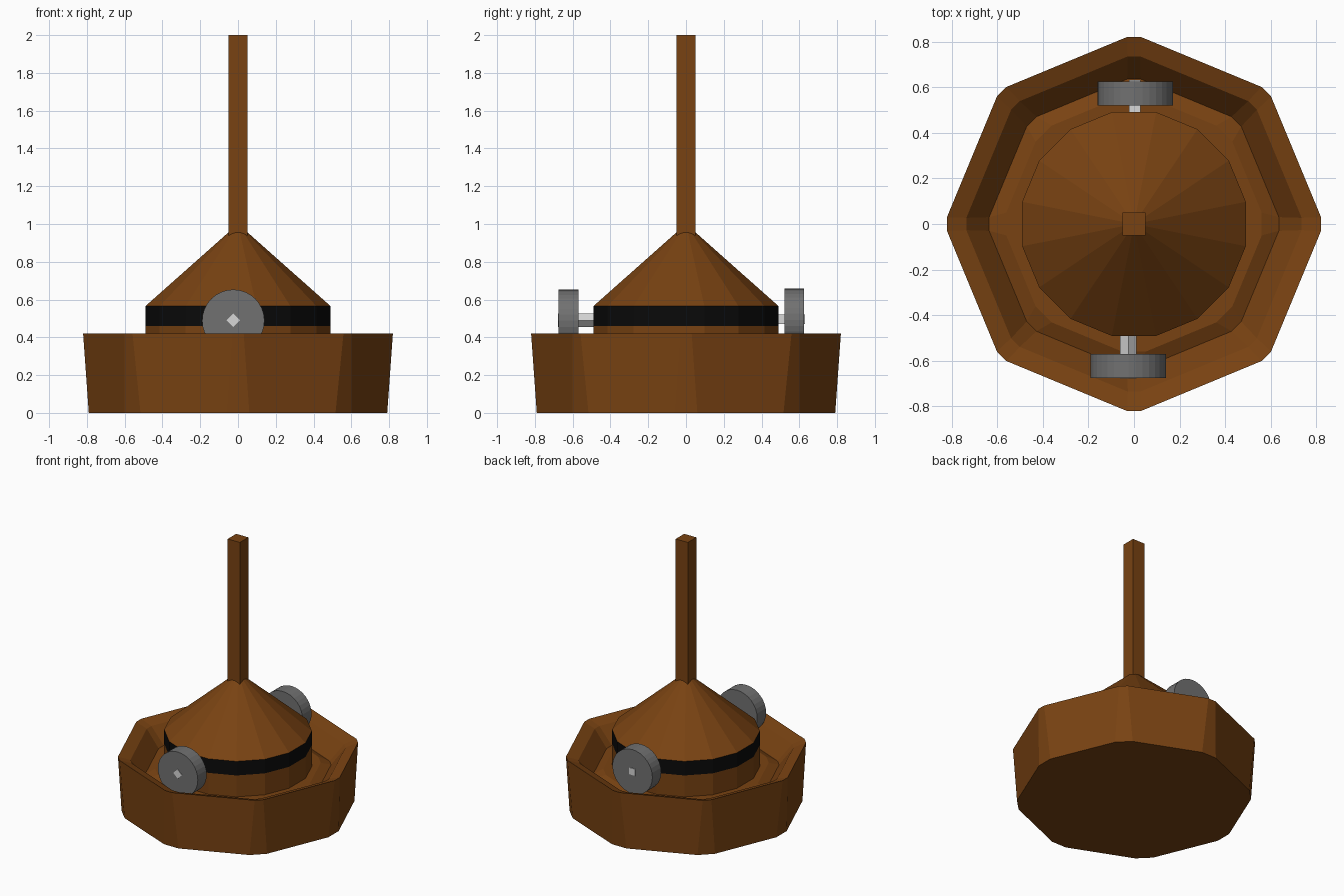
import bpy, bmesh, math
from mathutils import Matrix, Vector

if "Cube" in bpy.data.objects:
    bpy.data.objects.remove(bpy.data.objects["Cube"])


def mat(name, r, g, b):
    m = bpy.data.materials.new(name)
    m.diffuse_color = (r, g, b, 1)
    m.use_nodes = True
    m.node_tree.nodes["Principled BSDF"].inputs["Base Color"].default_value = m.diffuse_color
    return m


WOOD = mat("brown wood", 0.19, 0.055, 0.006)
BLACK = mat("black band", 0.003, 0.003, 0.003)
STONE = mat("grey stone", 0.165, 0.165, 0.165)
METAL = mat("light metal", 0.68, 0.68, 0.68)


def finish(name, bm, *mats):
    bmesh.ops.recalc_face_normals(bm, faces=bm.faces)
    me = bpy.data.meshes.new(name)
    bm.to_mesh(me)
    bm.free()
    for m in mats:
        me.materials.append(m)
    ob = bpy.data.objects.new(name, me)
    bpy.context.collection.objects.link(ob)
    return ob


def octagon(r, half):
    """Octagon whose corners are cut: r is the reach, half the half-width of the cut."""
    pts = []
    for i in range(8):
        rot = Matrix.Rotation(i * math.pi / 4, 2)
        pts += [rot @ Vector((r, -half)), rot @ Vector((r, half))]
    return pts


def ring16(r):
    return [Vector((r * math.cos(a), r * math.sin(a)))
            for a in ((i + 0.5) * math.pi / 8 for i in range(16))]


def loft(loops):
    """Join stacked outlines of equal point count, capping both ends."""
    bm = bmesh.new()
    rows = [[bm.verts.new((p.x, p.y, z)) for p in pts] for pts, z in loops]
    for a, b in zip(rows, rows[1:]):
        n = len(a)
        for i in range(n):
            bm.faces.new((a[i], a[(i + 1) % n], b[(i + 1) % n], b[i]))
    bm.faces.new(rows[0])
    bm.faces.new(rows[-1])
    return bm


# Trough: tapered octagon with an inward rim and a sunken channel
finish("trough", loft([
    (octagon(0.79, 0.06), 0.0),
    (octagon(0.82, 0.03), 0.42),
    (octagon(0.735, 0.027), 0.39),
    (octagon(0.635, 0.03), 0.27),
    (octagon(0.56, 0.05), 0.30)]), WOOD)

# Central drum with black band and conical roof
bm = loft([(ring16(0.5), 0.25), (ring16(0.5), 0.46),
           (ring16(0.5), 0.565), (ring16(0.012), 0.99)])
for f in bm.faces:
    if 0.47 < f.calc_center_median().z < 0.55:
        f.material_index = 1
finish("drum", bm, WOOD, BLACK)


def box(name, size, centre, m, turn=0.0):
    bm = bmesh.new()
    bmesh.ops.create_cube(bm, size=1, matrix=Matrix.Translation(centre)
                          @ Matrix.Rotation(turn, 4, 'Y') @ Matrix.Diagonal((*size, 1)))
    finish(name, bm, m)


# Upright pole
box("pole", (0.1, 0.1, 1.1), (0, 0, 1.45), WOOD)


# Stone wheels on either side
def wheel(name, x, y, z):
    bm = bmesh.new()
    bmesh.ops.create_cone(bm, cap_ends=True, segments=32, radius1=0.165, radius2=0.165,
                          depth=0.105, matrix=Matrix.Translation((x, y, z))
                          @ Matrix.Rotation(math.pi / 2, 4, 'X'))
    finish(name, bm, STONE)


wheel("front_wheel", -0.025, -0.622, 0.488)
wheel("back_wheel", 0.005, 0.573, 0.493)

# Axles: the front one is turned to a diamond
box("front_axle", (0.05, 0.3, 0.05), (-0.025, -0.528, 0.49), METAL, math.pi / 4)
box("back_axle", (0.05, 0.3, 0.05), (0.003, 0.481, 0.495), METAL)
